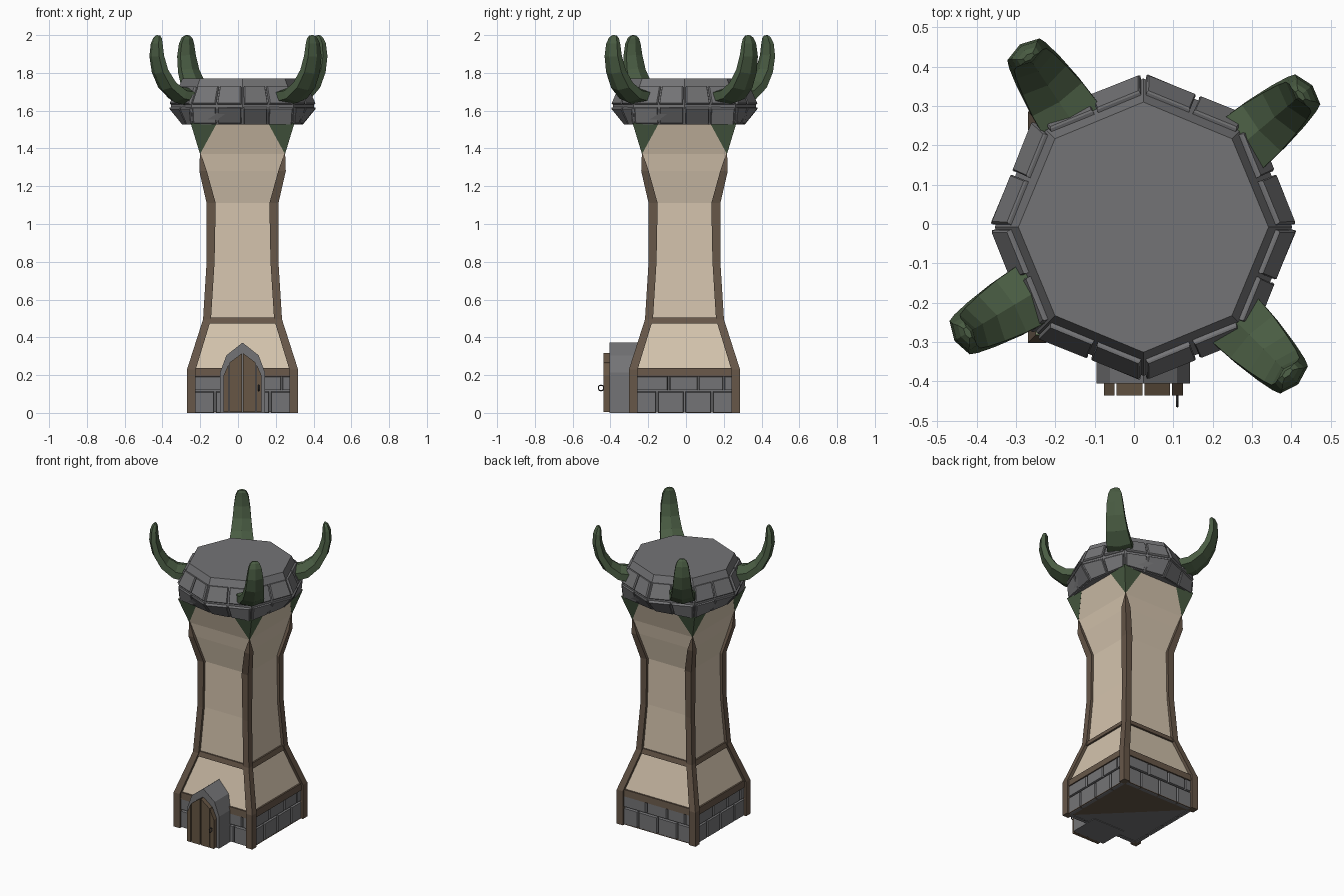
import bpy, bmesh, math
from mathutils import Vector, Matrix

if "Cube" in bpy.data.objects:
    bpy.data.objects.remove(bpy.data.objects["Cube"])

C = Vector((0.024, -0.008, 0))          # tower axis


def mat(name, rgb):
    m = bpy.data.materials.new(name)
    m.diffuse_color = (*rgb, 1)
    m.use_nodes = True
    m.node_tree.nodes["Principled BSDF"].inputs["Base Color"].default_value = m.diffuse_color
    return m


CREAM = mat("cream plaster", (0.66, 0.55, 0.42))
STONE = mat("grey stone", (0.175, 0.175, 0.182))
WOOD = mat("brown timber", (0.135, 0.095, 0.066))
DOOR = mat("door wood", (0.135, 0.093, 0.058))
GREEN = mat("dark green horn", (0.068, 0.108, 0.056))
IRON = mat("dark iron", (0.05, 0.05, 0.052))


def finish(bm, name, *mats):
    bmesh.ops.recalc_face_normals(bm, faces=bm.faces)
    bmesh.ops.translate(bm, verts=bm.verts, vec=C)
    me = bpy.data.meshes.new(name)
    bm.to_mesh(me)
    bm.free()
    for m in mats:
        me.materials.append(m)
    ob = bpy.data.objects.new(name, me)
    bpy.context.collection.objects.link(ob)
    return ob


def loft(bm, rings):
    """Skin between rings of equal point count and cap both ends."""
    vs = [[bm.verts.new(p) for p in r] for r in rings]
    n = len(vs[0])
    for a, b in zip(vs, vs[1:]):
        for i in range(n):
            j = (i + 1) % n
            bm.faces.new((a[i], a[j], b[j], b[i]))
    bm.faces.new(vs[0][::-1])
    bm.faces.new(vs[-1])


def square(h, z):
    return [(-h, -h, z), (h, -h, z), (h, h, z), (-h, h, z)]


def slab(bm, quad, u0, u1, v0, v1, t):
    """Raised brick on part of a quad (a,b bottom; c,d top, c above b)."""
    a, b, c, d = [Vector(p) for p in quad]
    n = (b - a).cross(d - a).normalized()

    def at(u, v):
        return a.lerp(b, u).lerp(d.lerp(c, u), v)
    ps = [at(u0, v0), at(u1, v0), at(u1, v1), at(u0, v1)]
    mid = sum(ps, Vector()) / 4
    loft(bm, [[p - n * 0.01 for p in ps],
              [p + n * t * 0.6 for p in ps],
              [p.lerp(mid, 0.05) + n * t for p in ps]])


# plaster tower body
bm = bmesh.new()
BODY = [(0.20, 0.270), (0.235, 0.270), (0.49, 0.190), (0.80, 0.173),
        (1.11, 0.173), (1.28, 0.208), (1.37, 0.222), (1.535, 0.272)]
loft(bm, [square(h, z) for z, h in BODY])
finish(bm, "plaster_body", CREAM)

# stone plinth, with part of the underside in wood
bm = bmesh.new()
loft(bm, [square(0.262, 0.004), square(0.262, 0.2)])
finish(bm, "stone_plinth", STONE)
bm = bmesh.new()
loft(bm, [[(0.28, -0.28, z), (0.28, 0.28, z), (-0.28, 0.28, z)] for z in (0.001, 0.006)])
finish(bm, "underside_board", WOOD)

# plinth bricks: two staggered rows per side
bm = bmesh.new()
ROWS = [(0.0, 0.56, (0, 0.22, 0.5, 0.78, 1)), (0.6, 0.96, (0, 0.34, 0.64, 0.9, 1))]
for k in range(4):
    R = Matrix.Rotation(k * math.pi / 2, 3, 'Z')
    q = [R @ Vector(p) for p in ((-0.26, -0.262, 0), (0.26, -0.262, 0),
                                 (0.26, -0.262, 0.2), (-0.26, -0.262, 0.2))]
    for v0, v1, cuts in ROWS:
        for u0, u1 in zip(cuts, cuts[1:]):
            slab(bm, q, u0 + 0.008, u1 - 0.008, v0, v1, 0.017)
finish(bm, "plinth_bricks", STONE)

# timber corner posts: (z, outer half width, post width)
POST = [(0, 0.294, 0.046), (0.23, 0.294, 0.046), (0.495, 0.209, 0.042), (0.80, 0.190, 0.042),
        (1.11, 0.190, 0.048), (1.28, 0.229, 0.04), (1.375, 0.2255, 0.004)]
bm = bmesh.new()
for k in range(4):
    R = Matrix.Rotation(k * math.pi / 2, 3, 'Z')
    loft(bm, [[R @ Vector(p) for p in ((o - w, o - w, z), (o, o - w, z), (o, o, z), (o - w, o, z))]
              for z, o, w in POST])
finish(bm, "corner_posts", WOOD)

# horizontal timber beams
for name, z0, h0, z1, h1 in (("lower_beam", 0.193, 0.284, 0.237, 0.28),
                             ("upper_beam", 0.474, 0.208, 0.506, 0.199)):
    bm = bmesh.new()
    loft(bm, [square(h0, z0), square(h1, z1)])
    finish(bm, name, WOOD)

# green corner brackets under the crown
bm = bmesh.new()
for k in range(4):
    R = Matrix.Rotation(k * math.pi / 2, 3, 'Z')
    tip, a, b, c = [bm.verts.new(R @ Vector(p)) for p in (
        (0.225, 0.225, 1.37), (0.275, 0.275, 1.535), (0.135, 0.275, 1.535), (0.275, 0.135, 1.535))]
    for f in ((tip, a, b), (tip, c, a), (tip, b, c), (a, c, b)):
        bm.faces.new(f)
finish(bm, "corner_brackets", GREEN)


# octagonal stone crown
def octo(ra, rd, z):
    """Octagon with axis radius ra and diagonal radius rd."""
    return [Vector(((rd if i % 2 else ra) * math.cos(i * math.pi / 4),
                    (rd if i % 2 else ra) * math.sin(i * math.pi / 4), z)) for i in range(8)]


CROWN = [octo(0.31, 0.375, 1.528), octo(0.378, 0.382, 1.61),
         octo(0.378, 0.382, 1.635), octo(0.318, 0.318, 1.77)]
bm = bmesh.new()
loft(bm, CROWN)
finish(bm, "crown_core", STONE)

# crown bricks: two per side on both tiers
bm = bmesh.new()
for lo, hi, v0, v1, t in ((CROWN[0], CROWN[1], 0.05, 1.08, 0.01),
                          (CROWN[2], CROWN[3], -0.02, 0.66, 0.013)):
    for i in range(8):
        j = (i + 1) % 8
        q = (lo[i], lo[j], hi[j], hi[i])
        for u0, u1 in ((0.025, 0.48), (0.52, 0.975)):
            slab(bm, q, u0, u1, v0, v1, t)
finish(bm, "crown_bricks", STONE)

# four curved horns: (radius, z, half thickness, half width)
HORN = [(0.29, 1.665, 0.05, 0.088), (0.40, 1.685, 0.045, 0.08), (0.465, 1.735, 0.04, 0.07),
        (0.51, 1.81, 0.035, 0.06), (0.53, 1.89, 0.031, 0.052), (0.53, 1.955, 0.025, 0.042),
        (0.524, 1.985, 0.018, 0.03), (0.521, 1.998, 0.008, 0.015)]
bm = bmesh.new()
for deg in (40, 124, 211, 314.6):
    R = Matrix.Rotation(math.radians(deg), 3, 'Z')
    rings = []
    for i, (r, z, t, w) in enumerate(HORN):
        p, n = HORN[max(i - 1, 0)], HORN[min(i + 1, len(HORN) - 1)]
        d = Vector((n[0] - p[0], 0, n[1] - p[1])).normalized()
        nor = Vector((-d.z, 0, d.x))
        rings.append([R @ (Vector((r, 0, z)) + nor * t * math.sin(s * math.pi / 3 + math.pi / 6)
                           + Vector((0, w * math.cos(s * math.pi / 3 + math.pi / 6) * 1.1, 0)))
                      for s in range(6)])
    loft(bm, rings)
finish(bm, "horns", GREEN)

# arched stone doorway
bm = bmesh.new()
ARCH = [(-0.119, 0), (0.119, 0), (0.119, 0.215), (0.085, 0.305), (0, 0.372),
        (-0.085, 0.305), (-0.119, 0.215)]
loft(bm, [[(x, y, z) for x, z in ARCH] for y in (-0.2, -0.398)])
finish(bm, "door_surround", STONE)


# door planks following a pointed arch
def arch_h(x):
    x = abs(x)
    return 0.318 - x * 0.75 if x < 0.07 else 0.2655 - (x - 0.07) * 2.2


bm = bmesh.new()
for x0, x1 in ((-0.1, -0.073), (-0.068, -0.003), (0.003, 0.068), (0.073, 0.1)):
    loft(bm, [[(x0, y, 0.004), (x1, y, 0.004), (x1, y, arch_h(x1)), (x0, y, arch_h(x0))]
              for y in (-0.38, -0.428)])
finish(bm, "door_planks", DOOR)

# ring handle
bpy.ops.mesh.primitive_torus_add(major_segments=10, minor_segments=4, major_radius=0.015,
                                 minor_radius=0.003, location=(0.11, -0.45, 0.132),
                                 rotation=(0, math.pi / 2, 0))
ring = bpy.context.object
ring.name = "door_handle"
ring.data.materials.append(IRON)
